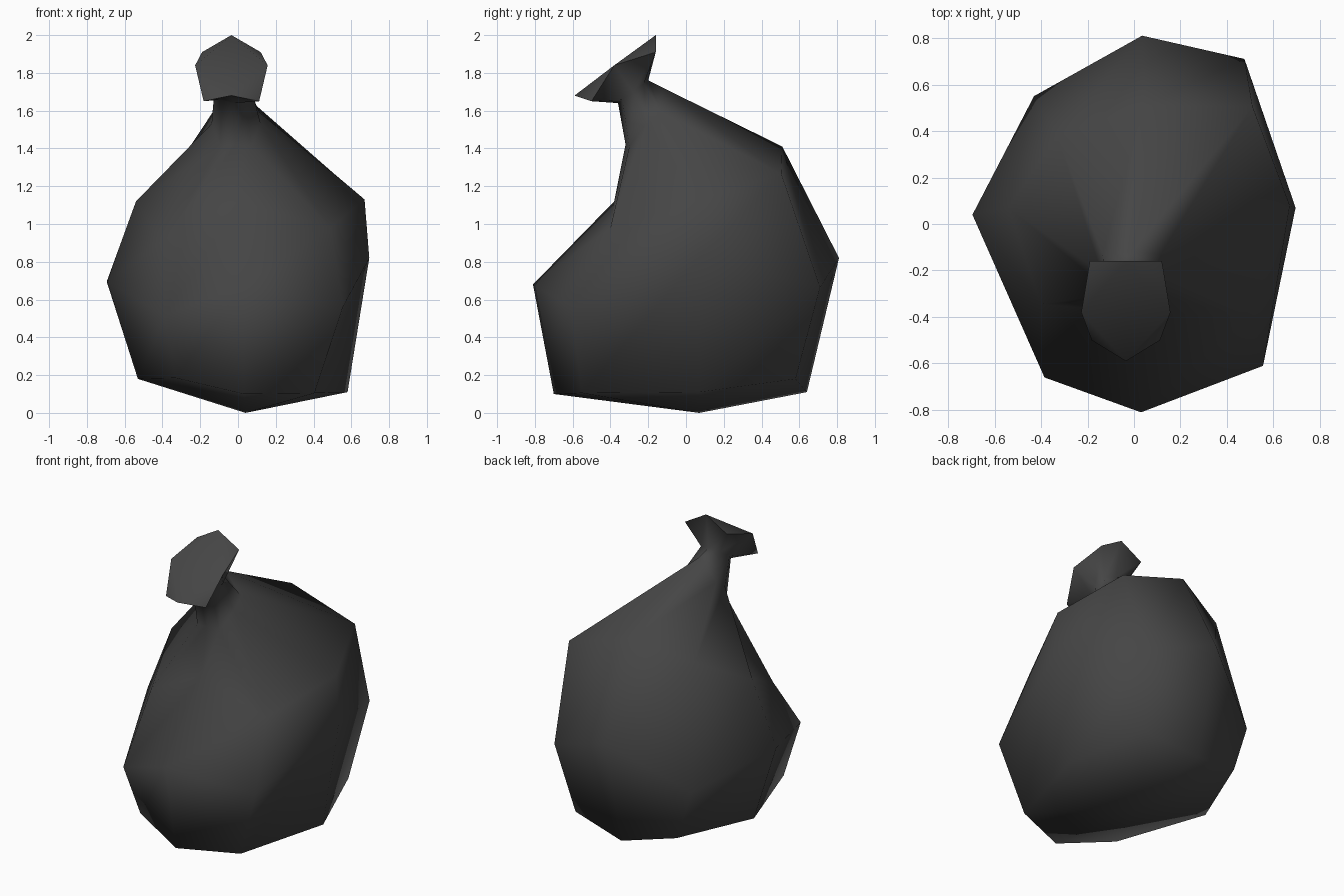
import bpy, bmesh, math

if "Cube" in bpy.data.objects:
    bpy.data.objects.remove(bpy.data.objects["Cube"])

# Rings run front, front-right, right, back-right, back, back-left, left, front-left
bottom = [(0.03, -0.70, 0.10), (0.405, -0.55, 0.105), (0.58, 0.07, 0.11), (0.41, 0.58, 0.18),
          (0.03, 0.64, 0.11), (-0.32, 0.56, 0.19), (-0.53, 0.04, 0.18), (-0.33, -0.56, 0.185)]
middle = [(0.03, -0.81, 0.68), (0.555, -0.61, 0.56), (0.695, 0.07, 0.82), (0.475, 0.71, 0.665),
          (0.035, 0.81, 0.82), (-0.43, 0.55, 0.52), (-0.695, 0.04, 0.695), (-0.385, -0.66, 0.515)]
upper = [(0.0, -0.38, 1.12), (0.49, -0.40, 0.98), (0.67, 0.08, 1.13), (0.51, 0.505, 1.265),
         (0.04, 0.51, 1.41), (-0.33, 0.38, 1.295), (-0.54, 0.07, 1.12), (-0.40, -0.345, 0.91)]


def mirrored(half, cx):
    """Complete a front-to-back half ring by mirroring it across x = cx."""
    right = [(cx + x, y, z) for x, y, z in half]
    left = [(cx - x, y, z) for x, y, z in half[3:0:-1]]
    return right + left


shoulder = mirrored([(0, -0.32, 1.42), (0.08, -0.30, 1.41), (0.13, -0.21, 1.53),
                     (0.125, -0.13, 1.59), (0, -0.12, 1.72)], -0.01)
neck = []
for k in range(8):
    a = k * math.pi / 4
    neck.append((-0.025 + 0.10 * math.sin(a), -0.28 - 0.08 * math.cos(a), 1.70 - 0.06 * math.cos(a)))
rim = mirrored([(0, -0.59, 1.68), (0.147, -0.50, 1.65), (0.192, -0.38, 1.84),
                (0.155, -0.16, 1.91), (0, -0.16, 2.0)], -0.035)

bm = bmesh.new()
rings = [[bm.verts.new(p) for p in r] for r in (bottom, middle, upper, shoulder, neck, rim)]

# Sack walls, gathered neck and flared tie
for a, b in zip(rings, rings[1:]):
    for i in range(8):
        j = (i + 1) % 8
        bm.faces.new((a[i], a[j], b[j]))
        bm.faces.new((a[i], b[j], b[i]))

# Shallow pointed underside
base = bm.verts.new((0.04, 0.07, 0.0))
for i in range(8):
    bm.faces.new((base, rings[0][(i + 1) % 8], rings[0][i]))

# Flat top of the tie with softly folded corners
top = rings[-1]
caps = [bm.faces.new((top[0], top[2], top[4], top[6]))]
for i in range(0, 8, 2):
    caps.append(bm.faces.new((top[i], top[i + 1], top[(i + 2) % 8])))

bmesh.ops.recalc_face_normals(bm, faces=bm.faces)
for f in bm.faces:
    f.smooth = True
for i in range(8):
    bm.edges.get((top[i], top[(i + 1) % 8])).smooth = False

mesh = bpy.data.meshes.new("rubbish_bag")
bm.to_mesh(mesh)
bm.free()
mat = bpy.data.materials.new("dark grey plastic")
mat.diffuse_color = (0.06, 0.06, 0.06, 1)
mat.use_nodes = True
mat.node_tree.nodes["Principled BSDF"].inputs["Base Color"].default_value = mat.diffuse_color
mesh.materials.append(mat)
bpy.context.collection.objects.link(bpy.data.objects.new("rubbish_bag", mesh))
